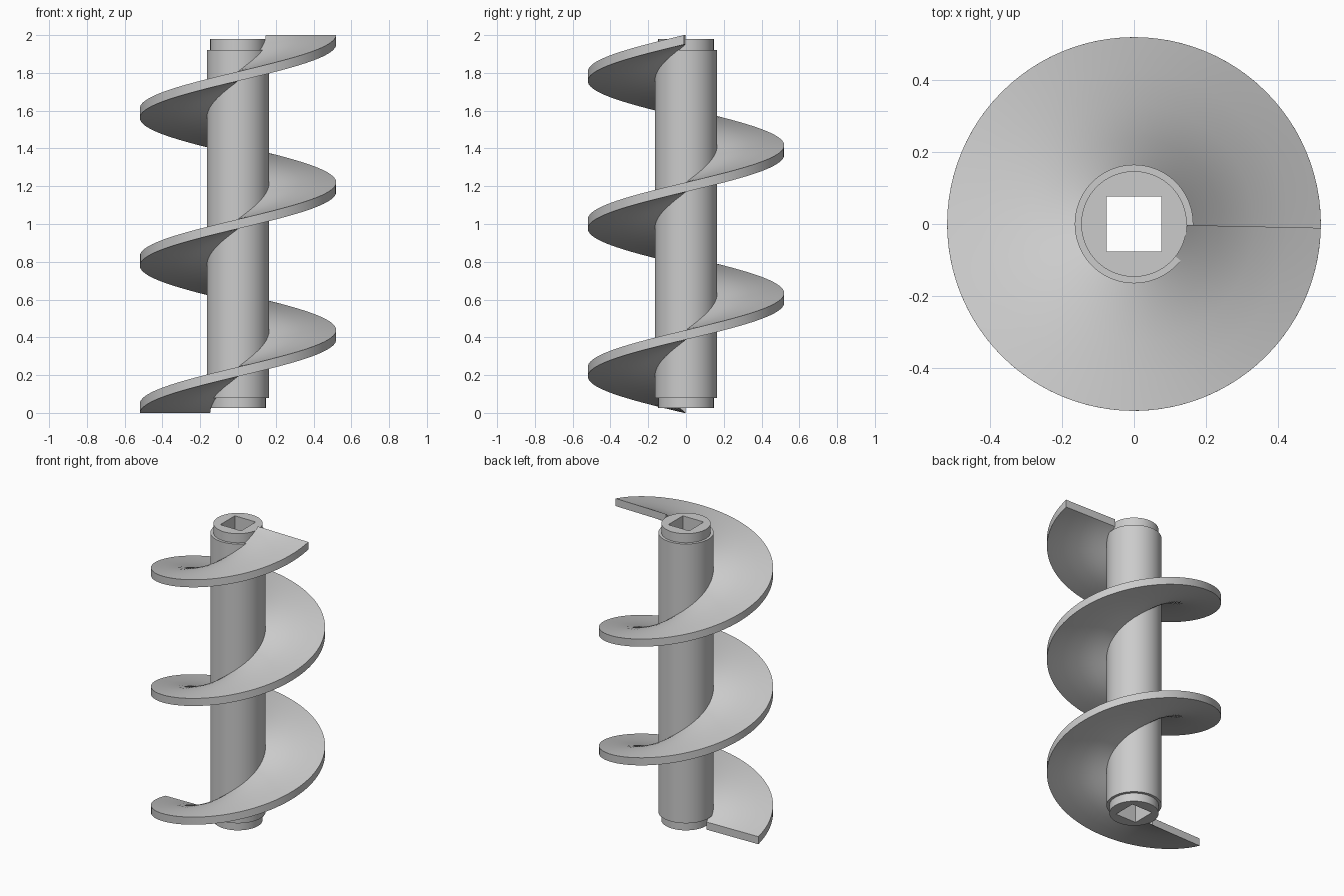
import bpy
import bmesh
from math import cos, sin, pi, radians

cube = bpy.data.objects.get("Cube")
if cube:
    bpy.data.objects.remove(cube)

SIDES = 96
END_RADIUS, BODY_RADIUS, RIM_RADIUS = 0.147, 0.165, 0.52
SOCKET = 0.076
THICKNESS = 0.05

steel = bpy.data.materials.new("grey steel")
steel.use_nodes = True
grey = (0.6, 0.6, 0.6, 1)
steel.diffuse_color = grey
steel.node_tree.nodes["Principled BSDF"].inputs["Base Color"].default_value = grey


def circle(a, r):
    return r * cos(a), r * sin(a)


def square(a, half):
    k = half / max(abs(cos(a)), abs(sin(a)))
    return k * cos(a), k * sin(a)


def skin(bm, rings, close_rings):
    """Join neighbouring rings with quads; each ring is a closed loop."""
    pairs = list(zip(rings, rings[1:]))
    if close_rings:
        pairs.append((rings[-1], rings[0]))
    for a, b in pairs:
        n = len(a)
        for i in range(n):
            j = (i + 1) % n
            bm.faces.new((a[i], a[j], b[j], b[i]))


def finish(bm, name):
    bmesh.ops.recalc_face_normals(bm, faces=bm.faces)
    mesh = bpy.data.meshes.new(name)
    bm.to_mesh(mesh)
    bm.free()
    mesh.materials.append(steel)
    obj = bpy.data.objects.new(name, mesh)
    bpy.context.collection.objects.link(obj)
    bpy.ops.object.select_all(action='DESELECT')
    obj.select_set(True)
    bpy.context.view_layer.objects.active = obj
    bpy.ops.object.shade_smooth_by_angle(angle=radians(30))


# Stepped shaft with a square drive socket running through it
bm = bmesh.new()
profile = [
    (circle, END_RADIUS, 0.025), (circle, END_RADIUS, 0.08),
    (circle, BODY_RADIUS, 0.08), (circle, BODY_RADIUS, 1.92),
    (circle, END_RADIUS, 1.92), (circle, END_RADIUS, 1.98),
    (square, SOCKET, 1.98), (square, SOCKET, 0.025),
]
rings = []
for shape, size, z in profile:
    rings.append([bm.verts.new((*shape(2 * pi * i / SIDES, size), z))
                  for i in range(SIDES)])
skin(bm, rings, True)
finish(bm, "shaft")

# Helical flight: a flat rectangular section swept two and a half turns
bm = bmesh.new()
start, end = radians(181.2), radians(1078.8)
steps = 240
radii = [END_RADIUS + (RIM_RADIUS - END_RADIUS) * t / 4 for t in range(5)]
sections = []
for i in range(steps + 1):
    t = i / steps
    a = start + (end - start) * t
    z = (2 - THICKNESS) * t
    outline = [(r, z) for r in radii] + [(r, z + THICKNESS) for r in reversed(radii)]
    sections.append([bm.verts.new((*circle(a, r), h)) for r, h in outline])
skin(bm, sections, False)
for cap in (sections[0], sections[-1]):
    bm.faces.new(cap)
finish(bm, "helical_flight")
